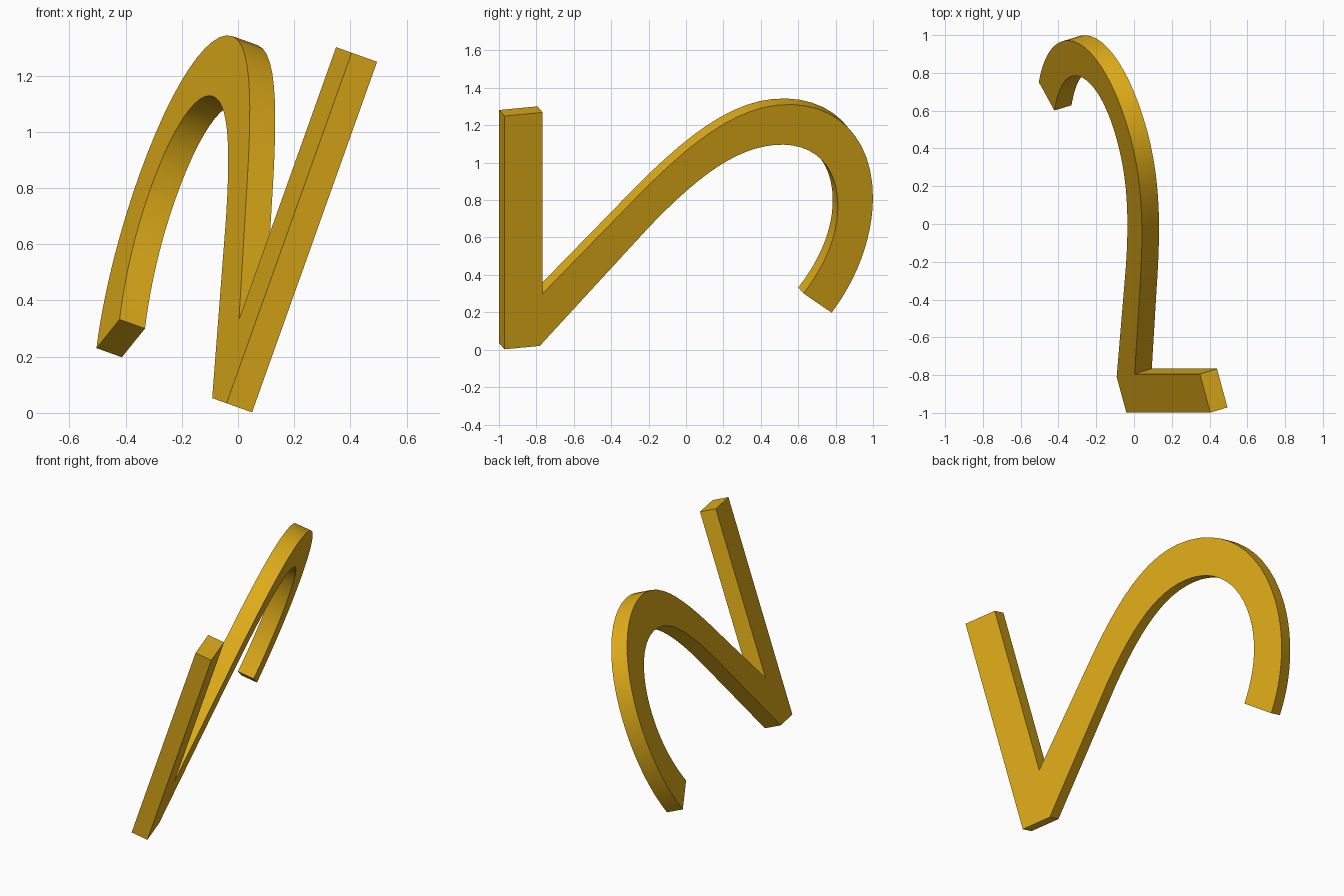
import bpy, bmesh, math
from mathutils import Vector
from mathutils.geometry import interpolate_bezier

if "Cube" in bpy.data.objects:
    bpy.data.objects.remove(bpy.data.objects["Cube"])

# Tilted frame: run of the bar, upward direction of the band, flat-face normal
along = Vector((0.336, 0, 0.942)).normalized()
normal = Vector((0.906, 0.276, -0.323))
normal = (normal - along * normal.dot(along)).normalized()
up = along.cross(normal)
origin = Vector((0.05, -0.971, 0.002))
thickness = 0.1

# Outline: straight bar and stem, then the curved hook
outline = [(0, 0), (1.324, 0), (1.324, 0.213), (0.296, 0.213), (0.70, 0.64)]


def curve_to(c1, c2, end, steps=12):
    """Continue the outline with one Bezier segment."""
    pts = interpolate_bezier(Vector((*outline[-1], 0)), Vector((*c1, 0)),
                             Vector((*c2, 0)), Vector((*end, 0)), steps + 1)
    outline.extend((p.x, p.y) for p in pts[1:])


# Outer side of the hook
curve_to((0.98, 0.93), (1.237, 1.22), (1.237, 1.52))
curve_to((1.237, 1.845), (1.0, 2.05), (0.66, 2.05))
curve_to((0.42, 2.05), (0.19, 1.95), (0.029, 1.82))
# Hook end and inner side back to the stem
outline.append((0.153, 1.664))
curve_to((0.31, 1.79), (0.47, 1.855), (0.63, 1.855))
curve_to((0.86, 1.855), (1.012, 1.72), (1.012, 1.5))
curve_to((1.012, 1.3), (0.90, 1.1), (0.62, 0.81))
outline.append((0, 0.197))

# Extrude the outline through its thickness
bm = bmesh.new()
face = bm.faces.new([bm.verts.new(origin + along * s + up * t) for s, t in outline])
result = bmesh.ops.extrude_face_region(bm, geom=[face])
moved = [g for g in result["geom"] if isinstance(g, bmesh.types.BMVert)]
bmesh.ops.translate(bm, verts=moved, vec=-normal * thickness)
# Make sure the starting cap remains
bm.verts.ensure_lookup_table()
if not face.is_valid:
    bm.faces.new(bm.verts[:len(outline)])
bmesh.ops.recalc_face_normals(bm, faces=bm.faces)
mesh = bpy.data.meshes.new("hooked_band")
bm.to_mesh(mesh)
bm.free()

band = bpy.data.objects.new("hooked_band", mesh)
bpy.context.collection.objects.link(band)

# Golden colour
gold = bpy.data.materials.new("gold")
gold.diffuse_color = (0.75, 0.42, 0.01, 1)
gold.use_nodes = True
gold.node_tree.nodes["Principled BSDF"].inputs["Base Color"].default_value = gold.diffuse_color
mesh.materials.append(gold)

bpy.context.view_layer.objects.active = band
band.select_set(True)
bpy.ops.object.shade_smooth_by_angle(angle=math.radians(30))
